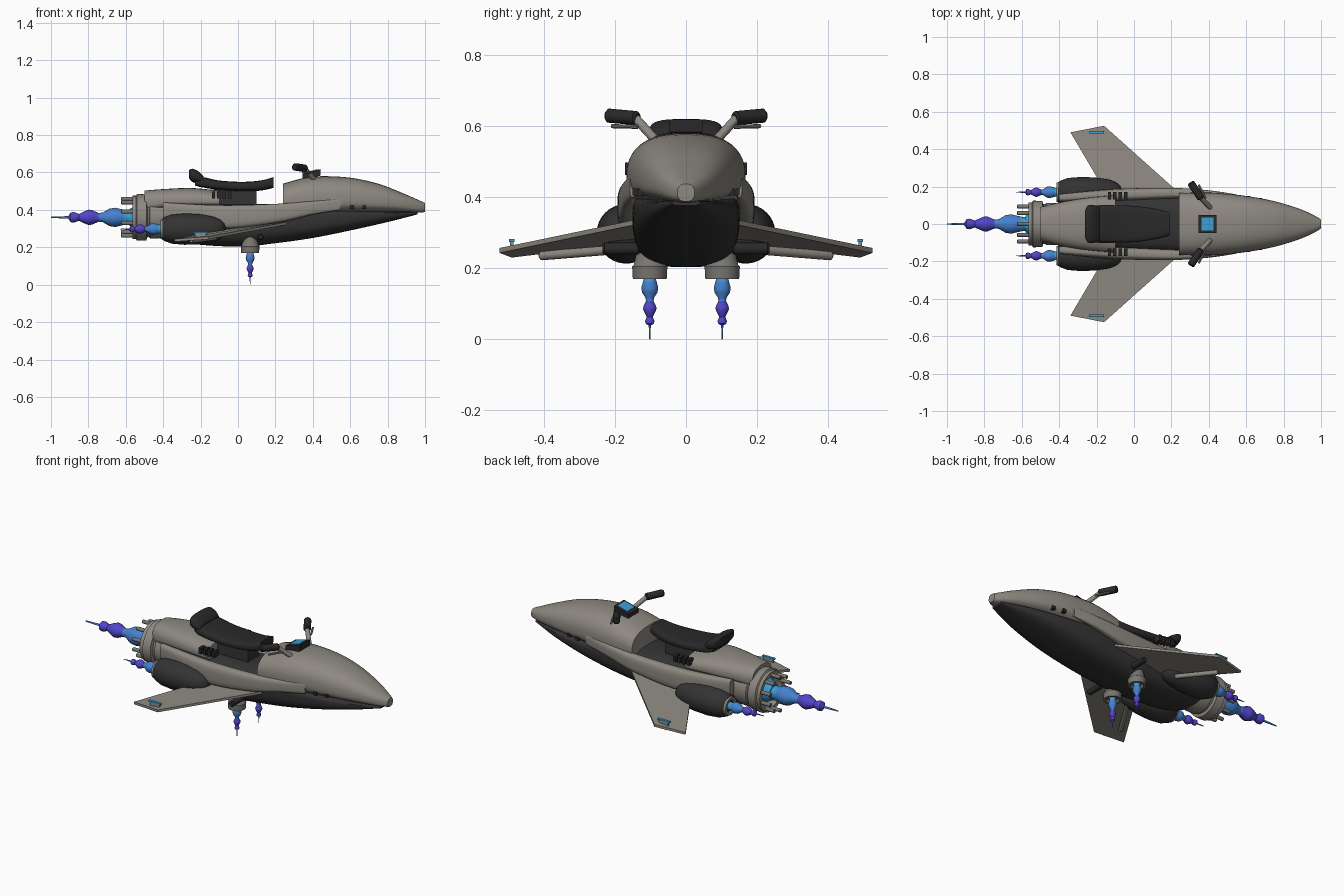
import bpy, bmesh, math
from mathutils import Vector

if "Cube" in bpy.data.objects:
    bpy.data.objects.remove(bpy.data.objects["Cube"])


def material(name, r, g, b):
    m = bpy.data.materials.new(name)
    m.diffuse_color = (r, g, b, 1)
    m.use_nodes = True
    m.node_tree.nodes["Principled BSDF"].inputs["Base Color"].default_value = m.diffuse_color
    return m


GREY = material("warm grey paint", .27, .25, .22)
STEEL = material("worn steel", .19, .18, .165)
DARK = material("dark shell", .033, .033, .033)
BLACK = material("black rubber", .022, .022, .023)
CYAN = material("cyan glow", .045, .34, .65)
BLUE = material("blue glow", .06, .22, .62)
INDIGO = material("indigo glow", .085, .06, .6)


def finish(name, bm, mats, angle=35):
    bmesh.ops.recalc_face_normals(bm, faces=bm.faces)
    me = bpy.data.meshes.new(name)
    bm.to_mesh(me)
    bm.free()
    ob = bpy.data.objects.new(name, me)
    bpy.context.collection.objects.link(ob)
    for m in mats:
        me.materials.append(m)
    bpy.ops.object.select_all(action='DESELECT')
    ob.select_set(True)
    bpy.context.view_layer.objects.active = ob
    bpy.ops.object.shade_smooth_by_angle(angle=math.radians(angle))
    return ob


def skin(bm, rings, seg_mats=None):
    """Bridge closed rings of equal length and cap both ends."""
    n = len(rings[0])
    vs = [[bm.verts.new(p) for p in r] for r in rings]
    for i in range(len(vs) - 1):
        for j in range(n):
            k = (j + 1) % n
            f = bm.faces.new((vs[i][j], vs[i][k], vs[i + 1][k], vs[i + 1][j]))
            if seg_mats:
                f.material_index = seg_mats[i]
    bm.faces.new(vs[0])
    f = bm.faces.new(vs[-1])
    if seg_mats:
        f.material_index = seg_mats[-1]


def catmull(pts, steps):
    out = []
    for i in range(len(pts) - 1):
        a, b = pts[max(i - 1, 0)], pts[i]
        c, d = pts[i + 1], pts[min(i + 2, len(pts) - 1)]
        for s in range(steps):
            t = s / steps
            out.append([.5 * (2 * q + (r - p) * t + (2 * p - 5 * q + 4 * r - e) * t * t
                              + (3 * q - p - 3 * r + e) * t ** 3) for p, q, r, e in zip(a, b, c, d)])
    return out + [list(pts[-1])]


def loft(name, sections, mat, n=2.6, yc=0, side=1, steps=5, seg=40):
    """Sections: x, half width, z bottom, z middle, z top (, y centre)."""
    rings = []
    for s in catmull(sections, steps):
        x, w, zb, zm, zt = s[:5]
        y0 = s[5] if len(s) > 5 else yc
        ring = []
        for k in range(seg):
            a = 2 * math.pi * k / seg
            c, q = math.cos(a), math.sin(a)
            y = y0 + w * math.copysign(abs(c) ** (2 / n), c)
            z = zm + (zt - zm if q > 0 else zm - zb) * math.copysign(abs(q) ** (2 / n), q)
            ring.append((x, y * side, z))
        rings.append(ring)
    bm = bmesh.new()
    skin(bm, rings)
    return finish(name, bm, [mat])


def lathe(name, pts, origin, axis, mats, seg_mats=None, seg=28):
    """Spin (distance, radius) points round an axis."""
    axis = Vector(axis).normalized()
    u = axis.orthogonal().normalized()
    v = axis.cross(u)
    o = Vector(origin)
    rings = [[o + axis * t + r * (math.cos(a) * u + math.sin(a) * v)
              for a in (2 * math.pi * k / seg for k in range(seg))] for t, r in pts]
    bm = bmesh.new()
    skin(bm, rings, seg_mats)
    return finish(name, bm, mats)


def rod(name, a, b, r, mat, seg=16):
    d = Vector(b) - Vector(a)
    e = min(r * .3, d.length * .2)
    return lathe(name, [(0, r - e), (e, r), (d.length - e, r), (d.length, r - e)], a, d, [mat], seg=seg)


def prism(name, pts, depth, mat):
    """Flat plate from corner points, thickened downward."""
    bm = bmesh.new()
    skin(bm, [pts, [(x, y, z - depth) for x, y, z in pts]])
    return finish(name, bm, [mat])


def box(name, x0, x1, y0, y1, z0, z1, mat):
    return prism(name, [(x0, y0, z1), (x1, y0, z1), (x1, y1, z1), (x0, y1, z1)], z1 - z0, mat)


def flame(name, origin, axis, length, radius):
    shape = [(0, .75), (.07, .7), (.12, .8), (.22, 1), (.29, .9), (.37, .5), (.42, .45), (.5, .75), (.54, .8),
             (.6, .6), (.66, .35), (.72, .55), (.76, .5), (.79, .13), (1, .06)]
    idx = [0] * 2 + [1] * 4 + [2] * 7 + [1]
    lathe(name, [(t * length, r * radius) for t, r in shape], origin, axis, [CYAN, BLUE, INDIGO], idx)


# hull
loft("front_cowl", [(.24, .165, .36, .44, .54), (.35, .168, .36, .45, .57), (.45, .165, .37, .45, .58),
                    (.6, .15, .38, .45, .572), (.75, .122, .385, .44, .54), (.88, .083, .385, .43, .49),
                    (.96, .048, .385, .415, .455), (1, .024, .388, .412, .437)], GREY)
loft("lower_hull", [(-.45, .07, .28, .36, .42), (-.3, .12, .225, .32, .43), (0, .145, .203, .33, .43),
                    (.2, .15, .222, .34, .43), (.4, .15, .25, .36, .42), (.6, .135, .29, .37, .4),
                    (.8, .095, .335, .38, .392), (.96, .04, .376, .384, .392)], DARK, n=3)
loft("rear_hull", [(-.5, .09, .38, .43, .503), (-.4, .115, .4, .44, .511), (-.25, .14, .41, .445, .517),
                   (-.1, .153, .41, .445, .503)], GREY)

# seat with raised back
loft("seat", [(-.23, .08, .53, .54, .56), (-.19, .1, .52, .54, .575), (-.1, .1, .507, .53, .557),
              (.02, .095, .5, .525, .55), (.12, .08, .503, .53, .557), (.19, .062, .518, .545, .575)], BLACK, n=3.5)
loft("seat_back", [(-.262, .07, .57, .59, .612), (-.245, .1, .55, .59, .62), (-.21, .1, .54, .575, .605),
                   (-.185, .09, .54, .56, .58)], BLACK, n=3)
box("seat_post", -.15, .1, -.05, .05, .42, .51, DARK).hide_render = False

# instrument display
tilt = [(.345, .592), (.44, .618)]
prism("display_case", [(x, y, z) for (x, z), y in ((tilt[0], -.047), (tilt[1], -.047), (tilt[1], .047), (tilt[0], .047))],
      .035, BLACK)
prism("display_screen", [(x, y, z) for x, y, z in ((.362, -.034, .601), (.425, -.034, .618),
                                                   (.425, .034, .618), (.362, .034, .601))], .006, CYAN)

# main engine at the tail
lathe("main_engine", [(0, .1), (.06, .112), (.11, .113), (.115, .106), (.125, .106), (.13, .123), (.18, .125),
                      (.185, .116), (.205, .116), (.205, .092), (.14, .085), (.14, .02)],
      (-.36, 0, .36), (-1, 0, 0), [GREY], seg=40)
lathe("engine_core", [(0, .075), (.03, .07), (.08, .045)], (-.5, 0, .36), (-1, 0, 0), [CYAN])
for k in range(10):
    a = math.pi * (2 * k + 1) / 10
    y, z = .098 * math.cos(a), .36 + .098 * math.sin(a)
    rod(f"engine_rod_{k}", (-.5, y, z), (-.625, y, z), .011, STEEL, 12)
flame("main_flame", (-.56, 0, .36), (-1, 0, 0), .44, .052)

for s, tag in ((1, "left"), (-1, "right")):
    # long side fairing
    loft(f"{tag}_side_fairing", [(-.4, .02, .35, .4, .44, .14), (-.1, .032, .3, .36, .425, .155),
                                 (.2, .028, .33, .38, .432, .165), (.4, .02, .375, .41, .447, .16),
                                 (.55, .008, .4, .43, .46, .15)], GREY, n=3, side=s)
    # wing, flap actuator and tip light
    prism(f"{tag}_wing", [(.26, .15 * s, .335), (-.16, .525 * s, .257), (-.34, .49 * s, .244),
                          (-.11, .1 * s, .292)], .014, GREY)
    rod(f"{tag}_flap_bar", (-.12, .2 * s, .252), (-.25, .41 * s, .235), .013, GREY)
    box(f"{tag}_wing_light", -.24, -.16, .483 * s, .498 * s, .274, .282, CYAN)
    box(f"{tag}_wing_light_mount", -.23, -.17, .486 * s, .495 * s, .248, .275, GREY)
    # rear side engine
    lathe(f"{tag}_nacelle", [(0, .01), (.008, .035), (.03, .055), (.07, .07), (.14, .081), (.22, .084),
                             (.29, .078), (.33, .063), (.34, .055)],
          (-.065, .168 * s, .297), (-1, 0, 0), [DARK], seg=36)
    lathe(f"{tag}_nacelle_nozzle", [(0, .055), (.015, .052), (.015, .038), (0, .03)],
          (-.4, .17 * s, .297), (-1, 0, 0), [GREY])
    flame(f"{tag}_nacelle_flame", (-.4, .17 * s, .297), (-1, 0, 0), .23, .032)
    # hover thruster
    lathe(f"{tag}_hover_nozzle", [(0, .03), (.03, .038), (.06, .045), (.065, .05), (.1, .048), (.1, .036), (.085, .03)],
          (.065, .102 * s, .27), (0, 0, -1), [STEEL])
    flame(f"{tag}_hover_flame", (.065, .102 * s, .185), (0, 0, -1), .185, .024)
    # handlebar: stem, grip and lever
    rod(f"{tag}_handle_stem", (.41, .085 * s, .56), (.355, .142 * s, .622), .013, GREY)
    rod(f"{tag}_handle_grip", (.36, .135 * s, .622), (.302, .222 * s, .63), .02, BLACK)
    rod(f"{tag}_brake_lever", (.385, .135 * s, .598), (.345, .21 * s, .6), .006, GREY, 10)
    # foot peg
    rod(f"{tag}_foot_peg", (.12, .13 * s, .255), (.12, .235 * s, .255), .017, BLACK)
    # side vents and nose slots
    for k in range(4):
        x = -.14 + .029 * k
        box(f"{tag}_vent_{k}", x, x + .017, .13 * s, .172 * s, .462, .497, BLACK)
    for k, x in enumerate((.6, .665)):
        w = .149 - .2 * (x - .6)
        box(f"{tag}_nose_slot_{k}", x, x + .02, (w - .02) * s, (w + .002) * s, .405, .425, BLACK)
